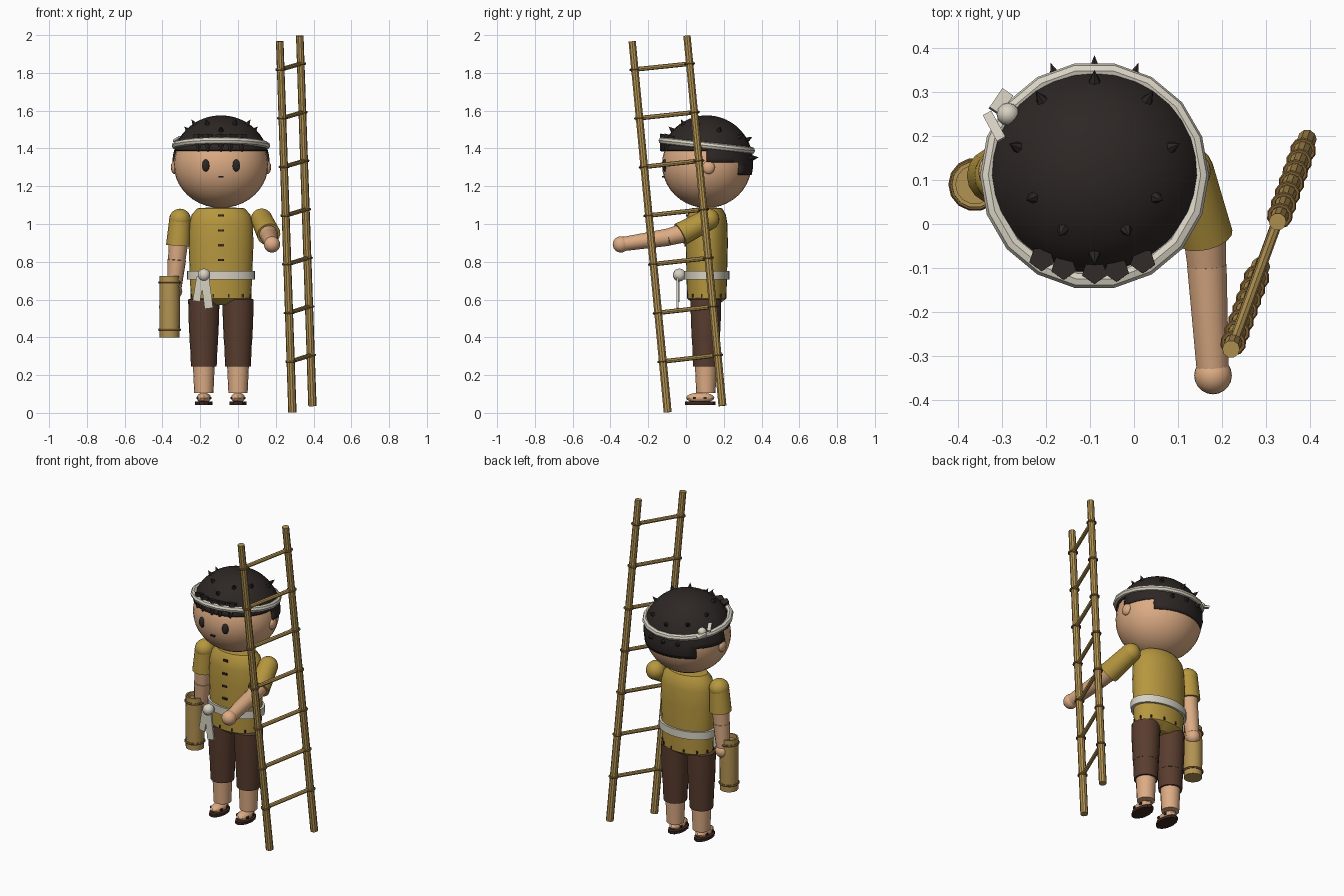
import bpy, bmesh, math
from mathutils import Vector, Matrix

if "Cube" in bpy.data.objects:
    bpy.data.objects.remove(bpy.data.objects["Cube"])

CX, CY = -0.09, 0.11          # body axis


def material(name, rgb):
    m = bpy.data.materials.new(name)
    m.diffuse_color = (*rgb, 1)
    m.use_nodes = True
    m.node_tree.nodes["Principled BSDF"].inputs["Base Color"].default_value = m.diffuse_color
    return m


SKIN = material("skin", (0.72, 0.41, 0.23))
SHIRT = material("mustard_cloth", (0.47, 0.31, 0.05))
PANTS = material("brown_cloth", (0.10, 0.046, 0.028))
HAIR = material("hair_black", (0.026, 0.02, 0.018))
CLOTH = material("white_cloth", (0.68, 0.64, 0.54))
BAMBOO = material("bamboo", (0.45, 0.29, 0.085))
CORD = material("cord", (0.22, 0.12, 0.035))
DARK = material("dark", (0.045, 0.02, 0.014))


def finish(name, bm, mat):
    bmesh.ops.recalc_face_normals(bm, faces=bm.faces)
    me = bpy.data.meshes.new(name)
    bm.to_mesh(me)
    bm.free()
    me.materials.append(mat)
    ob = bpy.data.objects.new(name, me)
    bpy.context.collection.objects.link(ob)
    return ob


def turn(direction):
    return Vector(direction).to_track_quat('Z', 'Y').to_matrix().to_4x4()


def ball(name, c, r, mat, seg=20, rings=12):
    r = (r, r, r) if isinstance(r, (int, float)) else r
    bm = bmesh.new()
    bmesh.ops.create_uvsphere(bm, u_segments=seg, v_segments=rings, radius=1,
                              matrix=Matrix.Translation(c) @ Matrix.Diagonal((*r, 1)))
    return finish(name, bm, mat)


def rod(name, a, b, r1, r2, mat, seg=14):
    a, b = Vector(a), Vector(b)
    bm = bmesh.new()
    bmesh.ops.create_cone(bm, cap_ends=True, segments=seg, radius1=r1, radius2=r2,
                          depth=(b - a).length,
                          matrix=Matrix.Translation((a + b) / 2) @ turn(b - a))
    return finish(name, bm, mat)


def box(name, c, size, mat, rot=Matrix()):
    bm = bmesh.new()
    bmesh.ops.create_cube(bm, size=1, matrix=Matrix.Translation(c) @ rot @ Matrix.Diagonal((*size, 1)))
    return finish(name, bm, mat)


def lathe(name, profile, c, mat, seg=24, ys=1.0, rot=Matrix(), closed=False):
    bm = bmesh.new()
    pts = profile + profile[:1] if closed else profile
    vs = [bm.verts.new((r, 0, z)) for r, z in pts]
    es = [bm.edges.new(p) for p in zip(vs, vs[1:])]
    bmesh.ops.spin(bm, geom=vs + es, cent=(0, 0, 0), axis=(0, 0, 1), angle=2 * math.pi, steps=seg)
    bmesh.ops.remove_doubles(bm, verts=bm.verts, dist=1e-4)
    bm.transform(Matrix.Translation(c) @ rot @ Matrix.Diagonal((1, ys, 1, 1)))
    return finish(name, bm, mat)


def ring(name, c, major, minor, mat, rot=Matrix(), seg=12, sides=6):
    prof = [(major + minor * math.cos(2 * math.pi * k / sides),
             minor * math.sin(2 * math.pi * k / sides)) for k in range(sides)]
    return lathe(name, prof, c, mat, seg, 1, rot, True)


# head, ears and face
ball("head", (CX, CY, 1.315), (0.25, 0.237, 0.23), SKIN, 32, 20)
for s in (-1, 1):
    ball("ear", (CX + s * 0.245, 0.12, 1.3), (0.02, 0.033, 0.036), SKIN, 12, 8)
    ball("eye", (CX + s * 0.08, -0.112, 1.31), (0.021, 0.014, 0.032), HAIR, 14, 10)
box("mouth", (CX, -0.121, 1.25), (0.028, 0.012, 0.008), DARK)

# hair shell, lower toward the back in steps
HC, HR = Vector((CX, CY, 1.325)), Vector((0.257, 0.246, 0.25))
bm = bmesh.new()
bmesh.ops.create_uvsphere(bm, u_segments=32, v_segments=36, radius=1,
                          matrix=Matrix.Translation(HC) @ Matrix.Diagonal((*HR, 1)))
low = []
for f in bm.faces:
    p = f.calc_center_median()
    limit = 1.39 if p.y < 0.12 else 1.325 if p.y < 0.27 else 1.26
    if p.z < limit:
        low.append(f)
bmesh.ops.delete(bm, geom=low, context='FACES')
hair = finish("hair", bm, HAIR)
mod = hair.modifiers.new("thickness", 'SOLIDIFY')
mod.thickness = 0.012

# hair spikes on the crown and the back
spots = [(0, -0.18), (0, 0.215)]
for s in (-1, 1):
    spots += [(s * 0.175, 0.065), (s * 0.14, -0.05), (s * 0.072, -0.123), (s * 0.12, 0.172)]
tips = [Vector((x, y, HR.z * math.sqrt(1 - (x / HR.x) ** 2 - (y / HR.y) ** 2))) for x, y in spots]
tips += [Vector((x, HR.y * math.sqrt(1 - (x / HR.x) ** 2 - 0.01), 0.025)) for x in (-0.09, 0, 0.09)]
for p in tips:
    n = Vector((p.x / HR.x ** 2, p.y / HR.y ** 2, p.z / HR.z ** 2)).normalized()
    rod("hair_spike", HC + p - n * 0.008, HC + p + n * 0.03, 0.017, 0, HAIR, 6)
for x in (-0.12, -0.07, 0, 0.05, 0.11):
    y = CY - 0.238 * math.sqrt(1 - (x / 0.25) ** 2)
    rod("fringe", (CX + x, y + 0.02, 1.47), (CX + x, y - 0.004, 1.385), 0.03, 0.006, HAIR, 5)

# headband with side knot
ring("headband", (CX, CY, 1.415), 0.242, 0.019, CLOTH, Matrix.Rotation(-0.11, 4, 'X'), 18, 8)
ball("headband_knot", (-0.287, 0.25, 1.425), 0.026, CLOTH, 12, 8)
box("headband_tail", (-0.303, 0.278, 1.415), (0.03, 0.055, 0.012), CLOTH,
    Matrix.Rotation(-0.6, 4, 'Z') @ Matrix.Rotation(-0.35, 4, 'X'))
box("headband_tail", (-0.318, 0.222, 1.45), (0.022, 0.07, 0.012), CLOTH,
    Matrix.Rotation(0.5, 4, 'Z') @ Matrix.Rotation(-0.3, 4, 'X'))

# shirt, belt and buttons
lathe("shirt", [(0, 0.57), (0.09, 0.572), (0.16, 0.605), (0.166, 0.75), (0.172, 0.9), (0.168, 1.0),
                (0.155, 1.05), (0.125, 1.083), (0, 1.092)], (CX, CY, 0), SHIRT, 28, 0.65)
lathe("belt", [(0.15, 0.705), (0.181, 0.705), (0.181, 0.752), (0.15, 0.752)], (CX, CY, 0),
      CLOTH, 28, 0.66, closed=True)
for z in (1.045, 0.965, 0.887, 0.81):
    box("button", (CX, CY - (0.104 if z > 1.01 else 0.111), z), (0.03, 0.012, 0.012), DARK)
for a in range(12):
    t = math.radians(a * 30 + 15)
    box("hem_stitch", (CX + 0.161 * math.cos(t), CY + 0.105 * math.sin(t), 0.62),
        (0.008, 0.008, 0.018), DARK)
ball("belt_knot", (-0.18, -0.035, 0.73), 0.034, CLOTH, 14, 10)
box("belt_tail", (-0.21, -0.04, 0.655), (0.04, 0.012, 0.13), CLOTH, Matrix.Rotation(0.16, 4, 'Y'))
box("belt_tail", (-0.165, -0.045, 0.635), (0.045, 0.012, 0.165), CLOTH, Matrix.Rotation(-0.13, 4, 'Y'))

# legs, feet and sandals
for x in (-0.181, 0.0):
    y = 0.105
    lathe("pants_leg", [(0, 0.36), (0.074, 0.36), (0.08, 0.48), (0.083, 0.6), (0, 0.64)], (x, y, 0), PANTS, 18)
    lathe("pants_cuff", [(0, 0.245), (0.068, 0.245), (0.073, 0.365), (0, 0.38)], (x, y, 0), PANTS, 18)
    rod("shin", (x, y, 0.105), (x, y, 0.26), 0.051, 0.058, SKIN, 16)
    ball("foot", (x, 0.075, 0.08), (0.038, 0.075, 0.028), SKIN, 14, 8)
    lathe("sandal_sole", [(0, 0.043), (0.046, 0.043), (0.046, 0.059), (0, 0.059)], (x, 0.075, 0),
          DARK, 12, 1.75)
    for yy in (0.045, 0.1):
        box("sandal_strap", (x, yy, 0.079), (0.08, 0.016, 0.012), DARK)

# hanging arm with bamboo container
S, E, W = (-0.307, 0.11, 1.025), (-0.317, 0.11, 0.885), (-0.324, 0.11, 0.81)
ball("shoulder_a", S, (0.057, 0.06, 0.056), SHIRT)
rod("sleeve_a", E, S, 0.064, 0.057, SHIRT, 16)
rod("elbow_a", W, (-0.316, 0.11, 0.9), 0.046, 0.052, SKIN)
rod("forearm_a", (-0.337, 0.115, 0.66), W, 0.038, 0.049, SKIN)
ball("hand_a", (-0.337, 0.12, 0.645), 0.042, SKIN)
lathe("bamboo_container", [(0, 0.40), (0.053, 0.40), (0.055, 0.56), (0.053, 0.725), (0.044, 0.725),
                           (0.044, 0.70), (0, 0.70)], (-0.362, 0.09, 0), BAMBOO, 14)
for z in (0.44, 0.69):
    ring("container_ring", (-0.362, 0.09, z), 0.054, 0.007, CORD, seg=14)

# reaching arm
S, E, W, H = (0.125, 0.12, 1.025), (0.163, -0.03, 0.945), (0.166, -0.095, 0.93), (0.18, -0.345, 0.892)
ball("shoulder_b", S, 0.057, SHIRT)
rod("sleeve_b", E, S, 0.063, 0.057, SHIRT, 16)
rod("elbow_b", W, (0.16, -0.02, 0.95), 0.045, 0.05, SKIN)
rod("forearm_b", H, W, 0.037, 0.046, SKIN)
ball("hand_b", H, 0.043, SKIN)

# leaning ladder: two rails, seven rungs, cord bindings
rails = [(Vector((0.288, -0.097, 0.003)), Vector((0.221, -0.285, 1.967))),
         (Vector((0.394, 0.193, 0.037)), Vector((0.327, 0.005, 1.997)))]
for a, b in rails:
    rod("ladder_rail", a, b, 0.022, 0.02, BAMBOO, 10)
for i in range(7):
    t = 0.137 + i * 0.1312
    ends = [a.lerp(b, t) for a, b in rails]
    d = (ends[1] - ends[0]).normalized() * 0.02
    rod("ladder_rung", ends[0] - d, ends[1] + d, 0.012, 0.012, BAMBOO, 8)
    for p, (a, b) in zip(ends, rails):
        ring("ladder_binding", p, 0.024, 0.006, CORD, turn(b - a), 10)

# smooth shading with sharp edges kept
bpy.ops.object.select_all(action='SELECT')
bpy.context.view_layer.objects.active = hair
bpy.ops.object.shade_smooth_by_angle(angle=math.radians(32))
